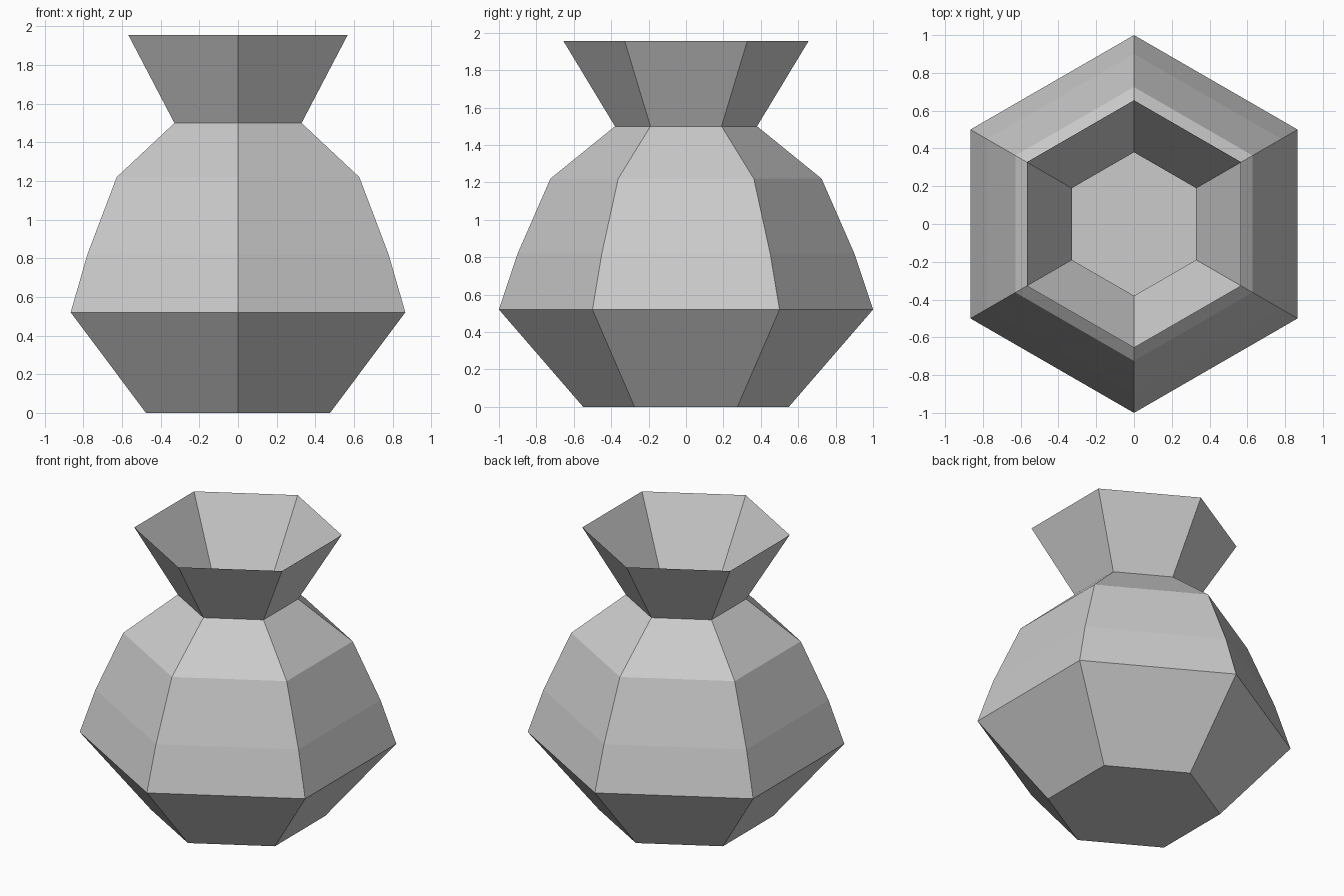
import bpy, bmesh
from math import sin, cos, pi

if "Cube" in bpy.data.objects:
    bpy.data.objects.remove(bpy.data.objects["Cube"])

SIDES = 6
# radius, height of each ring from foot to rim
profile = [(0.55, 0.0), (1.0, 0.52), (0.9, 0.82), (0.725, 1.22), (0.38, 1.5), (0.655, 1.955)]

# Six-sided vase: rings joined by flat walls, open at the rim
bm = bmesh.new()
rings = []
for r, z in profile:
    rings.append([bm.verts.new((r * sin(2 * pi * i / SIDES), -r * cos(2 * pi * i / SIDES), z))
                  for i in range(SIDES)])
for low, high in zip(rings, rings[1:]):
    for i in range(SIDES):
        j = (i + 1) % SIDES
        bm.faces.new((low[i], low[j], high[j], high[i]))

# Closed foot
bm.faces.new(rings[0][::-1])

mesh = bpy.data.meshes.new("vase")
bm.to_mesh(mesh)
bm.free()
vase = bpy.data.objects.new("vase", mesh)
bpy.context.collection.objects.link(vase)
